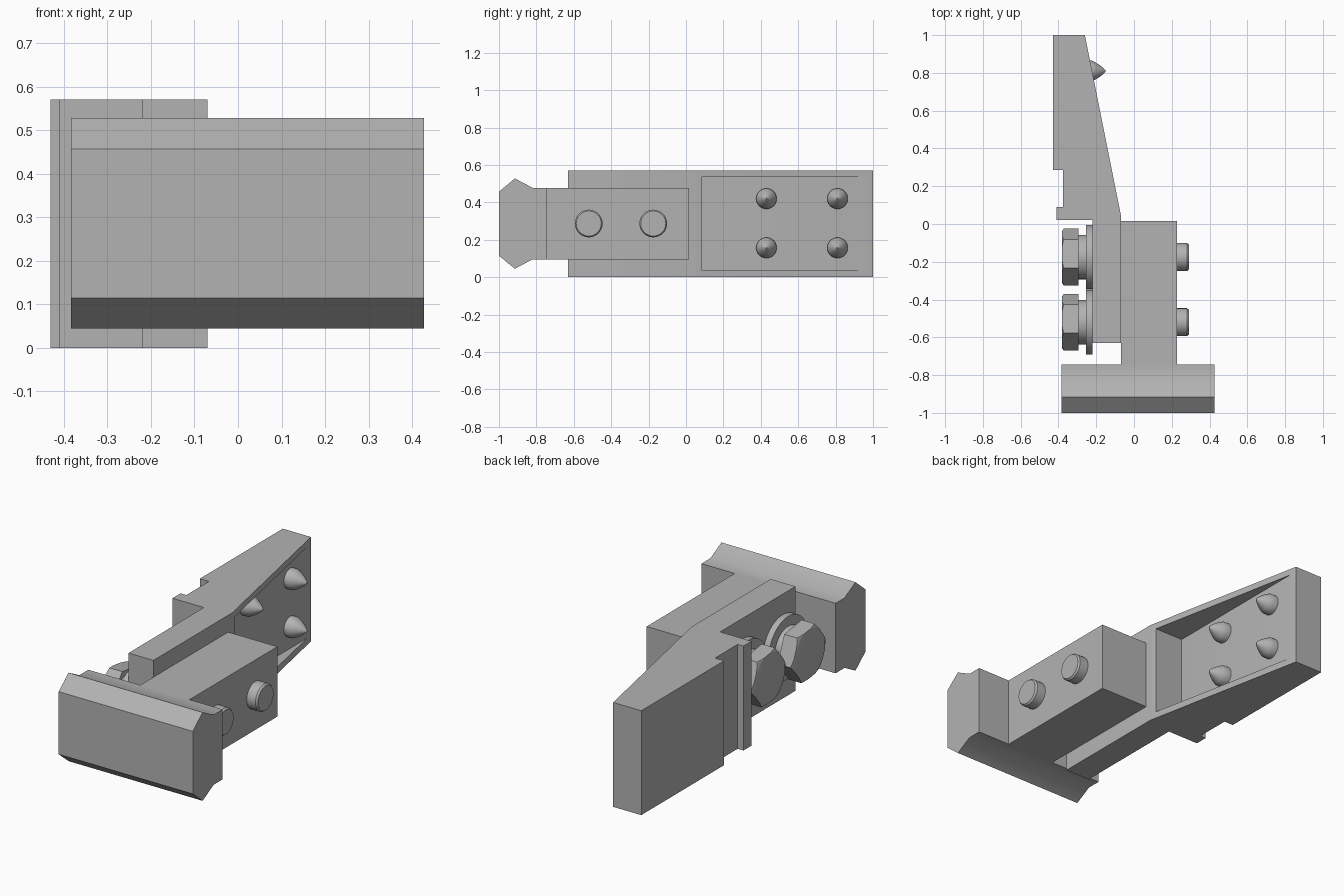
import bpy, bmesh
from math import cos, sin, pi, radians
from mathutils import Vector

cube = bpy.data.objects.get("Cube")
if cube:
    bpy.data.objects.remove(cube, do_unlink=True)

GREY = (0.45, 0.45, 0.45, 1)
steel = bpy.data.materials.new("steel_grey")
steel.use_nodes = True
steel.diffuse_color = GREY
steel.node_tree.nodes["Principled BSDF"].inputs["Base Color"].default_value = GREY


def finish(bm, name):
    """Turn a bmesh into a grey object, smooth but with sharp edges kept."""
    bmesh.ops.recalc_face_normals(bm, faces=bm.faces)
    mesh = bpy.data.meshes.new(name)
    bm.to_mesh(mesh)
    bm.free()
    mesh.materials.append(steel)
    obj = bpy.data.objects.new(name, mesh)
    bpy.context.collection.objects.link(obj)
    shade(mesh)
    return obj


def shade(mesh):
    mesh.shade_smooth()
    mesh.set_sharp_from_angle(angle=radians(30))


def extrude(name, outline, vector):
    """Solid from a closed 3D outline pushed along a vector."""
    bm = bmesh.new()
    face = bm.faces.new([bm.verts.new(p) for p in outline])
    new = bmesh.ops.extrude_face_region(bm, geom=[face])["geom"]
    moved = [g for g in new if isinstance(g, bmesh.types.BMVert)]
    bmesh.ops.translate(bm, verts=moved, vec=Vector(vector))
    return finish(bm, name)


def box(name, x, y, z):
    corners = [(x[0], y[0]), (x[1], y[0]), (x[1], y[1]), (x[0], y[1])]
    return extrude(name, [(a, b, z[0]) for a, b in corners], (0, 0, z[1] - z[0]))


def turned(name, profile, y, z, sides=32, start=0):
    """Solid turned about an axis along x; profile holds (x, radius) pairs."""
    bm = bmesh.new()
    angles = [start + 2 * pi * i / sides for i in range(sides)]
    rings = [[bm.verts.new((x, y + r * cos(a), z + r * sin(a))) for a in angles]
             for x, r in profile]
    for low, high in zip(rings, rings[1:]):
        for i in range(sides):
            j = (i + 1) % sides
            bm.faces.new((low[i], low[j], high[j], high[i]))
    bm.faces.new(rings[0])
    bm.faces.new(rings[-1])
    return finish(bm, name)


def boolean(obj, cutter, operation):
    """Apply a boolean and remove the cutter."""
    mod = obj.modifiers.new("cut", "BOOLEAN")
    mod.object, mod.operation, mod.solver = cutter, operation, "EXACT"
    graph = bpy.context.evaluated_depsgraph_get()
    mesh = bpy.data.meshes.new_from_object(obj.evaluated_get(graph))
    obj.modifiers.clear()
    obj.data = mesh
    shade(mesh)
    bpy.data.objects.remove(cutter, do_unlink=True)


# Tapered arm with a stepped outer side
arm_outline = [(-0.43, 1), (-0.26, 1), (-0.07, 0.05), (-0.07, -0.63),
               (-0.22, -0.63), (-0.22, 0.02), (-0.41, 0.02), (-0.41, 0.09),
               (-0.375, 0.09), (-0.375, 0.285), (-0.43, 0.285)]
arm = extrude("tapered_arm", [(x, y, 0) for x, y in arm_outline], (0, 0, 0.57))

# Shallow pocket in the sloping side
boolean(arm, box("pocket_cutter", (-0.252, 0.1), (0.085, 0.99), (0.037, 0.535)),
        "DIFFERENCE")

# Spikes standing on the pocket floor
spike = [(-0.26, 0.055), (-0.225, 0.055), (-0.205, 0.046),
         (-0.18, 0.03), (-0.16, 0.014), (-0.15, 0.003)]
for row, z in (("lower", 0.157), ("upper", 0.42)):
    for place, y in (("inner", 0.43), ("outer", 0.81)):
        turned(f"spike_{row}_{place}", spike, y, z)

# T-shaped clamp: ridged head and square shank
head = [(-1, 0.115), (-1, 0.457), (-0.915, 0.528), (-0.82, 0.478),
        (-0.743, 0.478), (-0.743, 0.096), (-0.82, 0.096), (-0.915, 0.045)]
extrude("clamp_head", [(-0.383, y, z) for y, z in head], (0.81, 0, 0))
box("clamp_shank", (-0.07, 0.227), (-0.745, 0.015), (0.096, 0.478))

# Two bolts through arm and shank
for place, y in (("front", -0.52), ("rear", -0.175)):
    z = 0.287
    turned(f"bolt_end_{place}",
           [(0.2, 0.074), (0.28, 0.074), (0.29, 0.067)], y, z)
    turned(f"washer_{place}", [(-0.254, 0.171), (-0.22, 0.171)], y, z, 48)
    turned(f"spring_washer_{place}", [(-0.297, 0.118), (-0.25, 0.118)], y, z)
    hexagon = turned(f"bolt_head_{place}", [(-0.382, 0.152), (-0.295, 0.152)],
                     y, z, 6, radians(52))
    rounding = turned("rounding_cutter",
                      [(-0.4, 0.1), (-0.382, 0.134), (-0.37, 0.156), (-0.28, 0.156)],
                      y, z, 48)
    boolean(hexagon, rounding, "INTERSECT")
